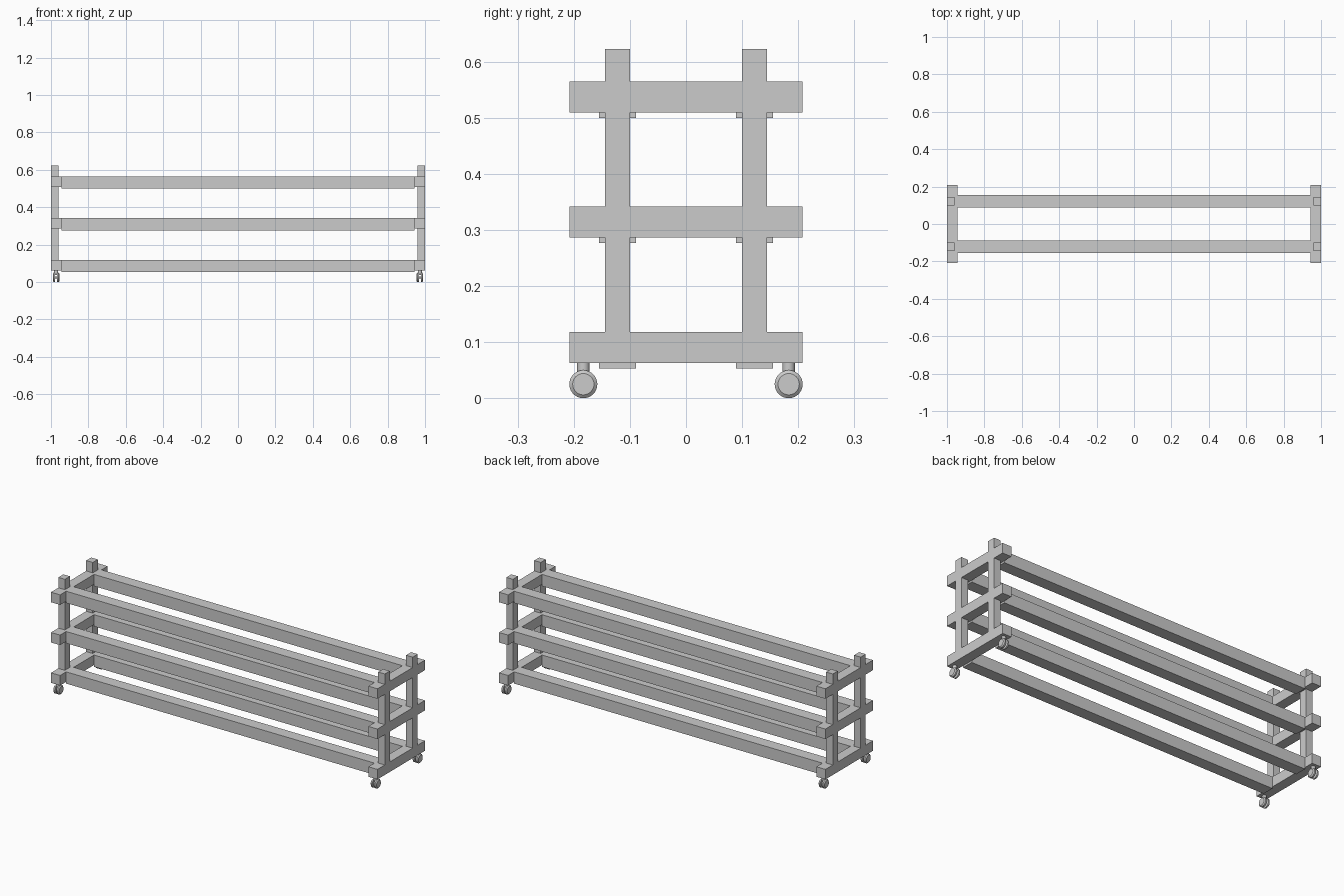
import bpy, math
from mathutils import Matrix

if "Cube" in bpy.data.objects:
    bpy.data.objects.remove(bpy.data.objects["Cube"])


def box(name, x0, x1, y0, y1, z0, z1):
    bpy.ops.mesh.primitive_cube_add(size=1)
    o = bpy.context.object
    o.name = name
    o.data.transform(Matrix.Diagonal((x1 - x0, y1 - y0, z1 - z0, 1)))
    o.location = ((x0 + x1) / 2, (y0 + y1) / 2, (z0 + z1) / 2)
    return o


def cylinder(name, r, r2, depth, loc, rot=(0, 0, 0), sides=32):
    bpy.ops.mesh.primitive_cone_add(vertices=sides, radius1=r, radius2=r2,
                                    depth=depth, location=loc, rotation=rot)
    o = bpy.context.object
    o.name = name
    bpy.ops.object.shade_smooth_by_angle()
    return o


LEVELS = (0.0625, 0.286, 0.509)   # underside of each crossbar
BAR = 0.0555                      # crossbar thickness
POST = 0.04

# Long rails, slightly deeper than the crossbars
for z in LEVELS:
    for s in (-1, 1):
        y = s * 0.122
        box("long_rail", -1 + BAR, 1 - BAR, y - 0.033, y + 0.033, z - 0.0095, z + BAR)

for sx in (-1, 1):
    # Crossbars at each end
    xs = sorted((sx, sx * (1 - BAR)))
    for z in LEVELS:
        box("end_crossbar", *xs, -0.208, 0.208, z, z + BAR)

    # Upright posts, flush with the outer end, split between the crossbars
    xp = sorted((sx, sx * (1 - POST)))
    tops = (LEVELS[1], LEVELS[2], 0.622)
    for sy in (-1, 1):
        y = sy * 0.122
        for z, top in zip(LEVELS, tops):
            box("post", *xp, y - 0.022, y + 0.022, z + BAR, top)

        # Twin-wheel casters
        cx, cy = sx * (1 - BAR / 2), sy * 0.183
        cylinder("caster_stem", 0.011, 0.011, 0.025, (cx, cy, 0.0505))
        cylinder("caster_axle", 0.005, 0.005, 0.02, (cx, cy, 0.025),
                 (0, math.pi / 2, 0), 16)
        for w in (-1, 1):
            rot = (0, w * math.pi / 2, 0)
            cylinder("caster_wheel", 0.025, 0.025, 0.008, (cx + w * 0.009, cy, 0.025), rot)
            cylinder("caster_wheel_cap", 0.025, 0.019, 0.005,
                     (cx + w * 0.0155, cy, 0.025), rot)
